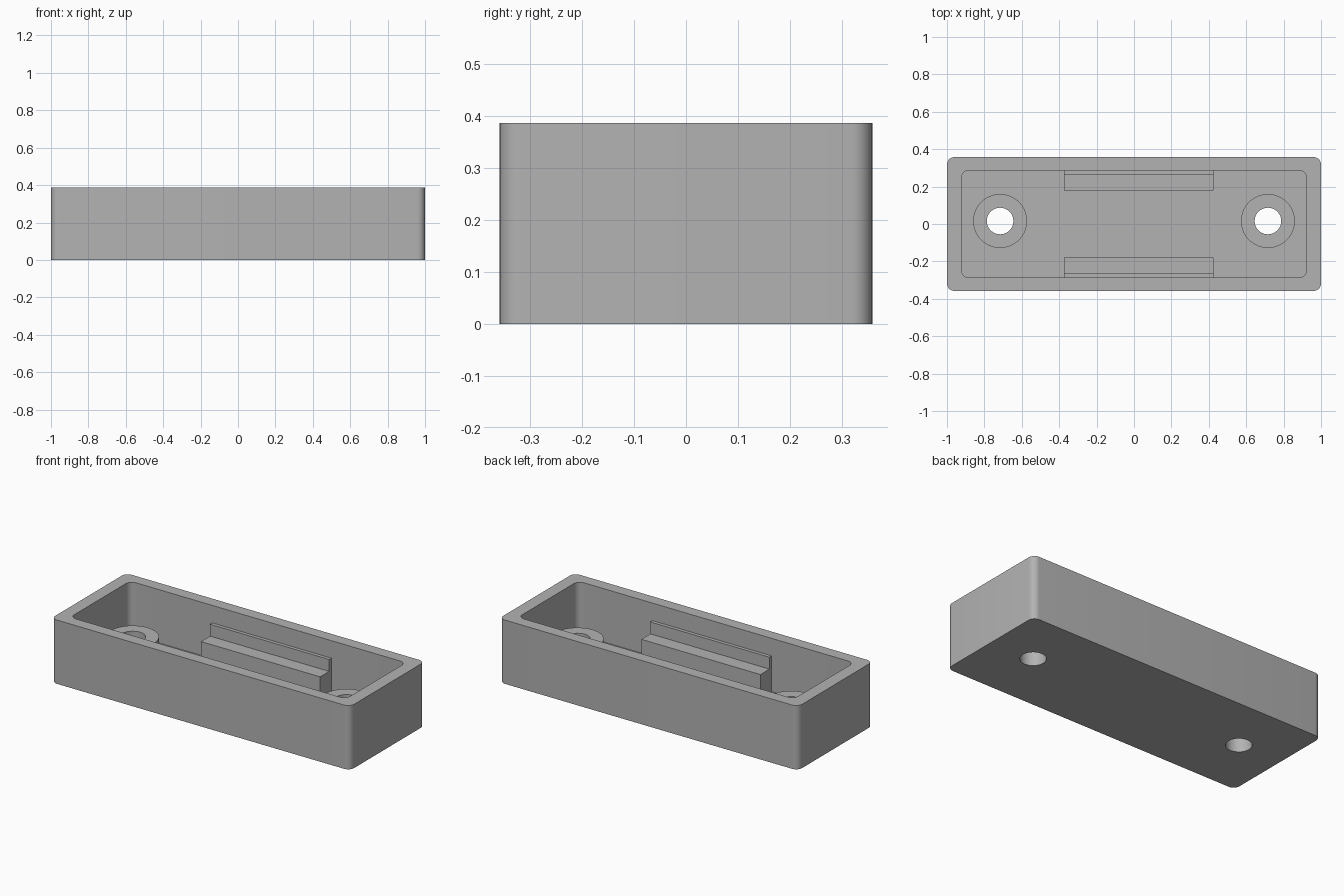
import bpy, bmesh, math

cube = bpy.data.objects.get("Cube")
if cube:
    bpy.data.objects.remove(cube, do_unlink=True)

HEIGHT, FLOOR, STEP, LIP = 0.386, 0.064, 0.208, 0.28
HOLE_X, HOLE_Y = 0.716, 0.016
INNER_Y = 0.286

grey = bpy.data.materials.new("plain grey")
grey.use_nodes = True
grey.diffuse_color = (0.45, 0.45, 0.45, 1)
grey.node_tree.nodes["Principled BSDF"].inputs["Base Color"].default_value = grey.diffuse_color


def prism(name, outline, offset):
    """Extrude a closed outline of 3D points along an offset."""
    bm = bmesh.new()
    face = bm.faces.new([bm.verts.new(p) for p in outline])
    top = bmesh.ops.extrude_face_region(bm, geom=[face])
    bmesh.ops.translate(bm, vec=offset,
                        verts=[g for g in top["geom"] if isinstance(g, bmesh.types.BMVert)])
    bmesh.ops.recalc_face_normals(bm, faces=bm.faces)
    mesh = bpy.data.meshes.new(name)
    bm.to_mesh(mesh)
    bm.free()
    mesh.materials.append(grey)
    obj = bpy.data.objects.new(name, mesh)
    bpy.context.collection.objects.link(obj)
    return obj


def rounded_block(name, hx, hy, z0, z1, radius=0.04, steps=8):
    pts = []
    for quarter, (sx, sy) in enumerate([(1, 1), (-1, 1), (-1, -1), (1, -1)]):
        for i in range(steps + 1):
            a = math.pi / 2 * (quarter + i / steps)
            pts.append((sx * (hx - radius) + radius * math.cos(a),
                        sy * (hy - radius) + radius * math.sin(a), z0))
    return prism(name, pts, (0, 0, z1 - z0))


def cylinder(name, x, radius, z0, z1, sides=64):
    ring = [2 * math.pi * i / sides for i in range(sides)]
    pts = [(x + radius * math.cos(a), HOLE_Y + radius * math.sin(a), z0) for a in ring]
    return prism(name, pts, (0, 0, z1 - z0))


def activate(obj):
    bpy.ops.object.select_all(action="DESELECT")
    obj.select_set(True)
    bpy.context.view_layer.objects.active = obj


def cut(obj, cutter):
    mod = obj.modifiers.new("cut", "BOOLEAN")
    mod.operation, mod.solver, mod.object = "DIFFERENCE", "EXACT", cutter
    activate(obj)
    bpy.ops.object.modifier_apply(modifier=mod.name)


# Open tray with rounded vertical corners
tray = rounded_block("tray", 1.0, 0.358, 0, HEIGHT)
cavity = rounded_block("cavity_cutter", 0.923, INNER_Y, FLOOR, HEIGHT + 0.1)
cut(tray, cavity)
bpy.data.objects.remove(cavity, do_unlink=True)
parts = [tray]

# Screw bosses with holes running through the floor
for side, sx in (("left", 1), ("right", -1)):
    boss = cylinder(side + "_boss", sx * HOLE_X, 0.144, FLOOR - 0.01, STEP)
    drill = cylinder("hole_cutter", sx * HOLE_X, 0.071, -0.1, HEIGHT)
    cut(boss, drill)
    cut(tray, drill)
    bpy.data.objects.remove(drill, do_unlink=True)
    parts.append(boss)

# Stepped ledges along both long walls
for side, sy in (("back", 1), ("front", -1)):
    wall = INNER_Y + 0.01
    profile = [(0.179, FLOOR - 0.01), (wall, FLOOR - 0.01), (wall, LIP),
               (0.265, LIP), (0.265, STEP), (0.179, STEP)]
    parts.append(prism(side + "_ledge", [(-0.373, sy * y, z) for y, z in profile],
                       (0.797, 0, 0)))

# Smooth the curved walls, keep hard edges
for part in parts:
    activate(part)
    bpy.ops.object.shade_smooth_by_angle(angle=math.radians(30))
